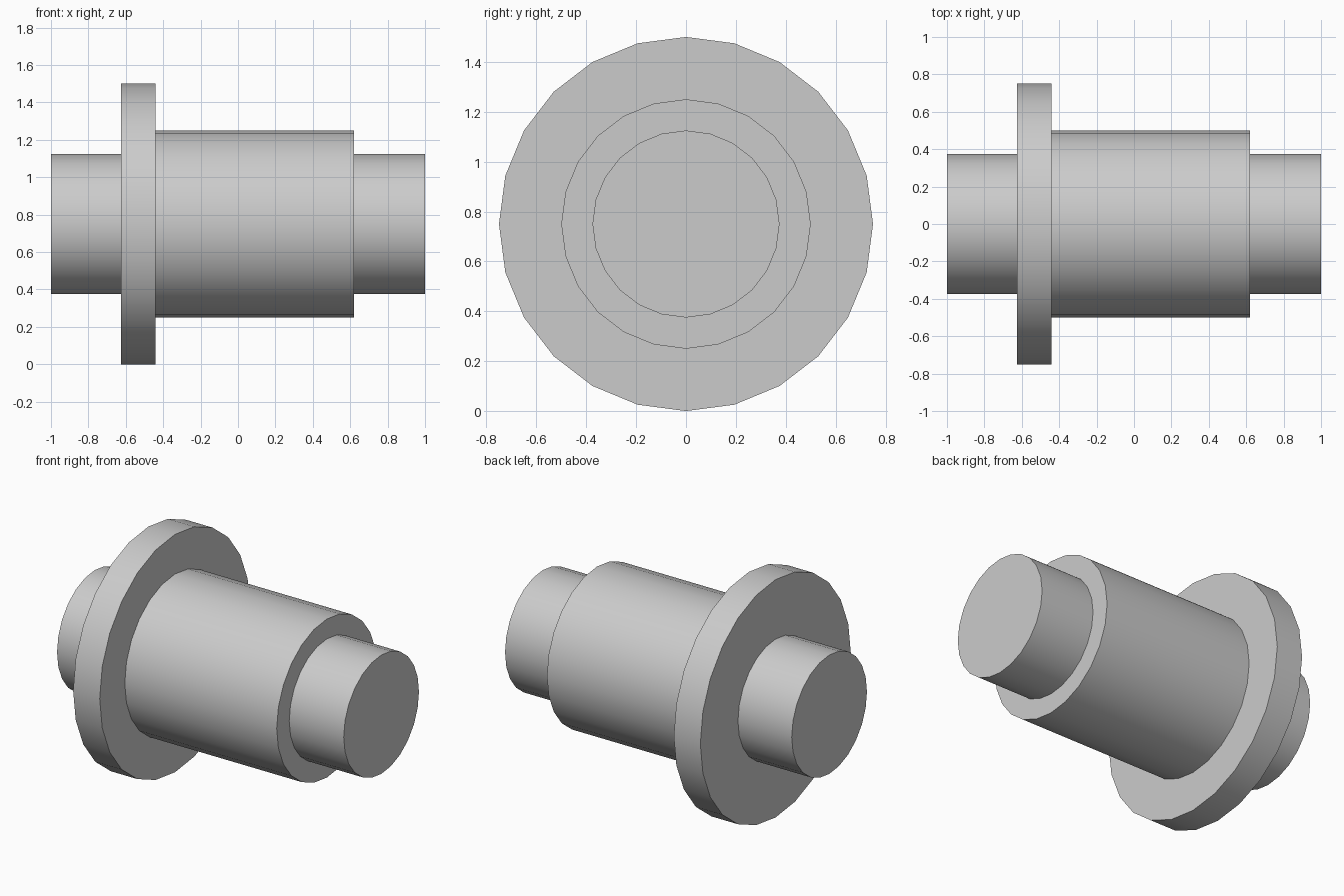
import bpy, bmesh
from math import tau, radians, sin, cos

cube = bpy.data.objects.get("Cube")
if cube:
    bpy.data.objects.remove(cube, do_unlink=True)

SIDES = 24
AXIS_Z = 0.75

# Single grey metal
metal = bpy.data.materials.new("grey_metal")
metal.use_nodes = True
grey = (0.6, 0.6, 0.6, 1.0)
metal.diffuse_color = grey
metal.node_tree.nodes["Principled BSDF"].inputs["Base Color"].default_value = grey


def turned_part(name, profile):
    """Revolve an (x, radius) profile about the x axis and cap both ends."""
    bm = bmesh.new()
    rings = []
    for x, r in profile:
        rings.append([bm.verts.new((x, r * sin(tau * i / SIDES), r * cos(tau * i / SIDES)))
                      for i in range(SIDES)])
    for a, b in zip(rings, rings[1:]):
        for i in range(SIDES):
            j = (i + 1) % SIDES
            bm.faces.new((a[i], a[j], b[j], b[i]))
    bm.faces.new(rings[0])
    bm.faces.new(rings[-1])
    bmesh.ops.recalc_face_normals(bm, faces=bm.faces)
    mesh = bpy.data.meshes.new(name)
    bm.to_mesh(mesh)
    bm.free()
    mesh.materials.append(metal)
    obj = bpy.data.objects.new(name, mesh)
    obj.location.z = AXIS_Z
    bpy.context.collection.objects.link(obj)
    return obj


# Left journal, flange, main barrel and right journal, turned in one piece
sections = [(-1.0, -0.625, 0.375), (-0.625, -0.44, 0.75),
            (-0.44, 0.62, 0.5), (0.62, 1.0, 0.375)]
profile = [(x, r) for start, end, r in sections for x in (start, end)]
shaft = turned_part("flanged_shaft", profile)

# Smooth round walls, crisp shoulders
bpy.ops.object.select_all(action="DESELECT")
shaft.select_set(True)
bpy.context.view_layer.objects.active = shaft
bpy.ops.object.shade_smooth_by_angle(angle=radians(30))
